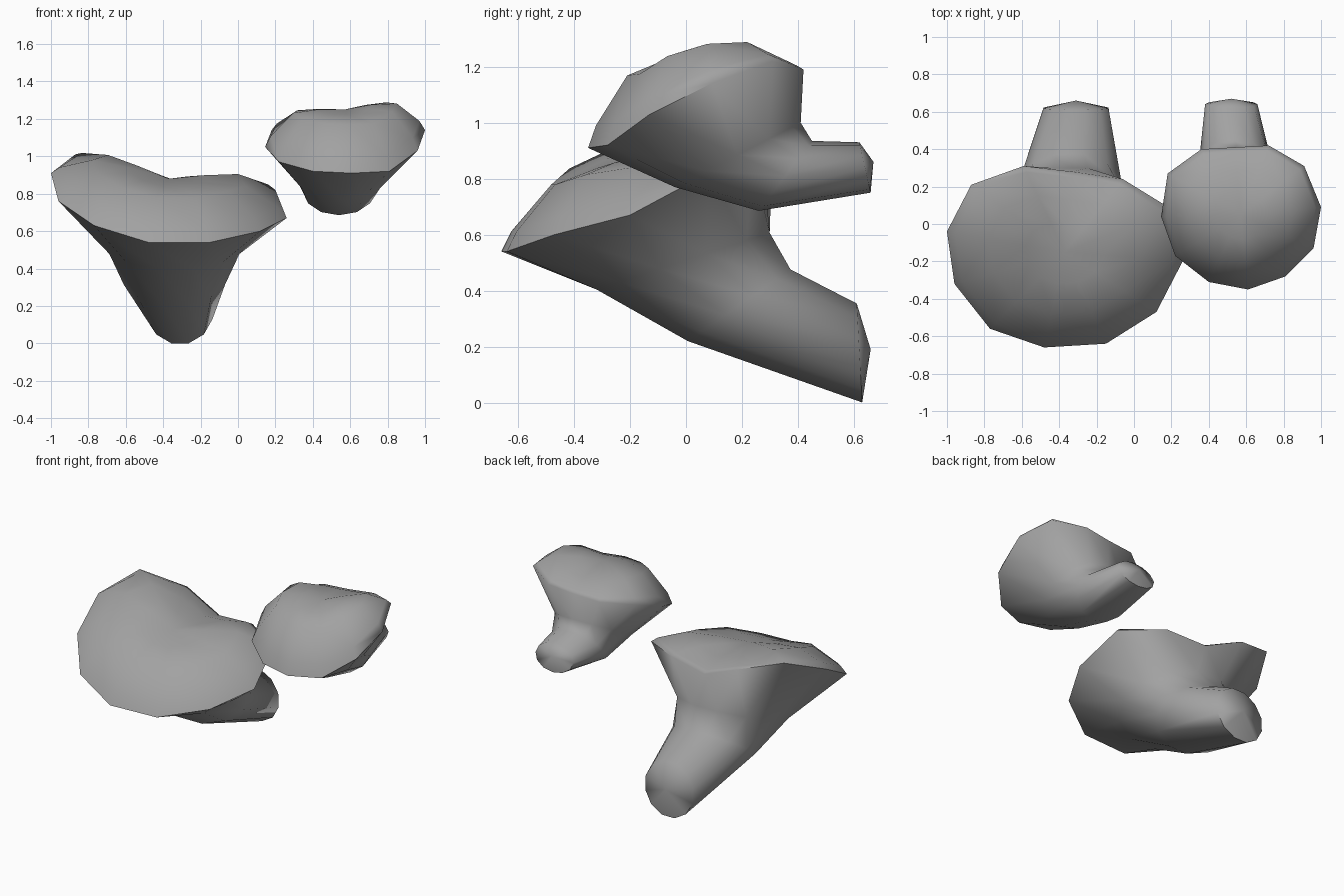
import bpy, bmesh, math
from mathutils import Vector

cube = bpy.data.objects.get("Cube")
if cube:
    bpy.data.objects.remove(cube, do_unlink=True)

grey = bpy.data.materials.new("fungus_grey")
grey.use_nodes = True
colour = (0.36, 0.36, 0.36, 1)
grey.diffuse_color = colour
bsdf = grey.node_tree.nodes["Principled BSDF"]
bsdf.inputs["Base Color"].default_value = colour
bsdf.inputs["Roughness"].default_value = 0.8


def tilted_ring(count, turn, cx, width, front, back):
    """Ellipse spanning from a low front point to a high back point (y, z)."""
    f, b = Vector(front), Vector(back)
    mid, half = (f + b) / 2, (f - b) / 2
    ring = []
    for i in range(count):
        t = math.tau * (i + turn) / count
        p = mid + half * math.cos(t)
        ring.append(Vector((cx + width * math.sin(t), p.x, p.y)))
    return ring


def bracket_mushroom(name, rim, turn, centre, lift, sections, tip):
    """Domed cap closed along its rim, tapering underneath into a bent stem."""
    rim = [Vector(p) for p in rim]
    centre, n = Vector(centre), len(rim)
    ymin, ymax = min(p.y for p in rim), max(p.y for p in rim)
    rings = []
    # Domed top, fuller at the front than at the back
    for s, bulge in ((0.33, 0.6), (0.65, 1), (0.93, 0.4)):
        ring = []
        for p in rim:
            q = centre.lerp(p, s)
            back = (p.y - ymin) / (ymax - ymin)
            q.z += lift * bulge * (1 - 0.8 * back ** 2)
            ring.append(q)
        rings.append(ring)
    rings.append(rim)
    # Underside and stem
    rings += [tilted_ring(n, turn, *s) for s in sections]

    bm = bmesh.new()
    loops = [[bm.verts.new(p) for p in ring] for ring in rings]
    for a, b in zip(loops, loops[1:]):
        for i in range(n):
            j = (i + 1) % n
            bm.faces.new((a[i], b[i], b[j], a[j]))
    for loop, point in ((loops[0], centre), (loops[-1], Vector(tip))):
        v = bm.verts.new(point)
        for i in range(n):
            bm.faces.new((v, loop[i], loop[(i + 1) % n]))
    bmesh.ops.recalc_face_normals(bm, faces=bm.faces)
    mesh = bpy.data.meshes.new(name)
    bm.to_mesh(mesh)
    bm.free()
    mesh.materials.append(grey)
    obj = bpy.data.objects.new(name, mesh)
    bpy.context.collection.objects.link(obj)
    bpy.ops.object.select_all(action="DESELECT")
    obj.select_set(True)
    bpy.context.view_layer.objects.active = obj
    bpy.ops.object.shade_smooth_by_angle(angle=math.radians(70))


# Large, lower mushroom
bracket_mushroom(
    "large_mushroom",
    [(-0.15, -0.64, 0.54), (0.12, -0.47, 0.6), (0.26, -0.2, 0.67), (0.2, 0.08, 0.82),
     (-0.06, 0.24, 0.85), (-0.33, 0.28, 0.82), (-0.59, 0.31, 0.93), (-0.87, 0.21, 1.01),
     (-1, -0.04, 0.91), (-0.96, -0.32, 0.76), (-0.77, -0.56, 0.63), (-0.48, -0.66, 0.54)],
    0.5, (-0.37, -0.15, 0.88), 0.12,
    [(-0.34, 0.36, (-0.33, 0.4), (0.31, 0.61)),
     (-0.34, 0.28, (0, 0.215), (0.38, 0.48)),
     (-0.31, 0.18, (0.63, -0.006), (0.61, 0.36))],
    (-0.31, 0.66, 0.19))

# Small, upper mushroom
bracket_mushroom(
    "small_mushroom",
    [(0.61, -0.35, 0.91), (0.81, -0.28, 0.92), (0.96, -0.13, 1.03), (1, 0.09, 1.14),
     (0.91, 0.31, 1.22), (0.72, 0.42, 1.19), (0.54, 0.41, 1.17), (0.36, 0.4, 1.16),
     (0.18, 0.27, 1.14), (0.145, 0.04, 1.05), (0.22, -0.17, 0.97), (0.4, -0.31, 0.92)],
    0, (0.57, 0.05, 1.25), 0.14,
    [(0.55, 0.24, (-0.04, 0.77), (0.41, 1.0)),
     (0.54, 0.19, (0.26, 0.685), (0.45, 0.935)),
     (0.52, 0.14, (0.66, 0.75), (0.62, 0.93))],
    (0.52, 0.67, 0.86))
